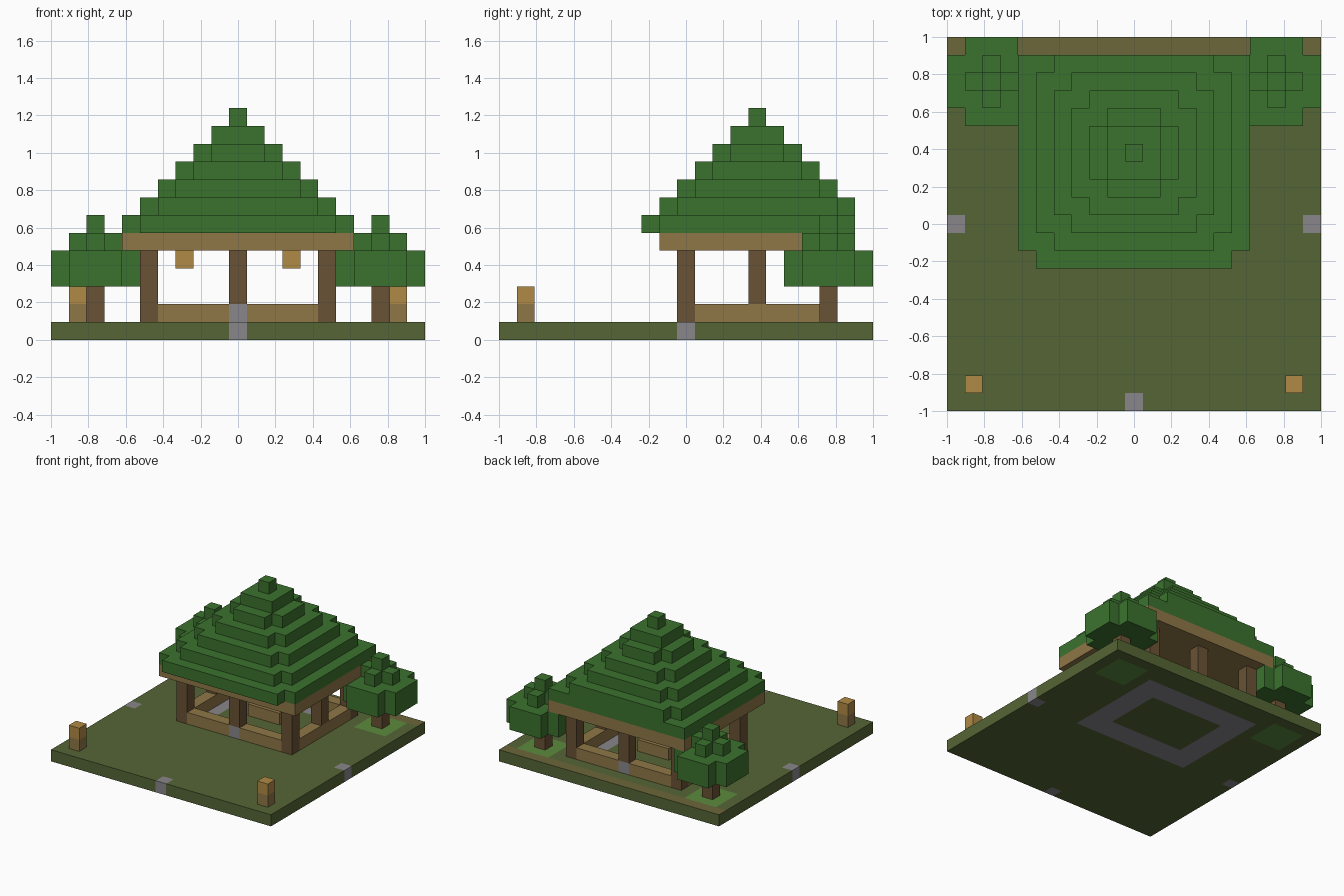
import bpy
import bmesh
from math import floor
from mathutils import Vector

if "Cube" in bpy.data.objects:
    bpy.data.objects.remove(bpy.data.objects["Cube"])

N = 21            # blocks along each side
U = 2 / N         # size of one block
MID = 10          # middle column
ROOF_Y = 14       # row of the roof peak


def material(name, hex_code):
    rgb = [int(hex_code[i:i + 2], 16) / 255 for i in (0, 2, 4)]
    lin = [c / 12.92 if c <= 0.04045 else ((c + 0.055) / 1.055) ** 2.4 for c in rgb]
    mat = bpy.data.materials.new(name)
    mat.use_nodes = True
    mat.diffuse_color = (*lin, 1)
    mat.node_tree.nodes["Principled BSDF"].inputs["Base Color"].default_value = (*lin, 1)
    return mat


GRASS = material("olive_grass", "556535")
STONE = material("grey_stone", "88868A")
FRESH = material("bright_grass", "5C8A3C")
EARTH = material("dry_earth", "6C673A")
LEAF = material("leaf_green", "3B722E")
WOOD = material("light_wood", "8F7747")
TRUNK = material("dark_wood", "6A5235")
GOLD = material("lantern_gold", "B08A45")


def finish(bm, name, *mats):
    for v in bm.verts:
        v.co = Vector((v.co.x * U - 1, v.co.y * U - 1, v.co.z * U))
    bmesh.ops.recalc_face_normals(bm, faces=bm.faces)
    mesh = bpy.data.meshes.new(name)
    bm.to_mesh(mesh)
    bm.free()
    for m in mats:
        mesh.materials.append(m)
    obj = bpy.data.objects.new(name, mesh)
    bpy.context.collection.objects.link(obj)
    return obj


def slab(name, mat, outline, z0, z1):
    """Extrude an outline, given in block units, from z0 to z1."""
    bm = bmesh.new()
    face = bm.faces.new([bm.verts.new((x, y, z0)) for x, y in outline])
    up = bmesh.ops.extrude_face_region(bm, geom=[face])["geom"]
    for v in up:
        if isinstance(v, bmesh.types.BMVert):
            v.co.z = z1
    if not face.is_valid or len(bm.faces) < len(outline) + 2:
        bm.faces.new([v for v in bm.verts if v.co.z == z0][:len(outline)])
    return finish(bm, name, mat)


def box(name, mat, x0, x1, y0, y1, z0, z1):
    return slab(name, mat, [(x0, y0), (x1, y0), (x1, y1), (x0, y1)], z0, z1)


def block(name, mat, x, y, z0, z1):
    return box(name, mat, x, x + 1, y, y + 1, z0, z1)


def notched(cx, cy, half, cut=1):
    """Square outline around a block with its corners stepped in."""
    a, b, c, d = cx - half, cx + half + 1, cy - half, cy + half + 1
    return [(a + cut, c), (b - cut, c), (b - cut, c + cut), (b, c + cut),
            (b, d - cut), (b - cut, d - cut), (b - cut, d), (a + cut, d),
            (a + cut, d - cut), (a, d - cut), (a, c + cut), (a + cut, c + cut)]


# Ground plate: coloured by block position
bm = bmesh.new()
bmesh.ops.create_cube(bm, size=1)
for v in bm.verts:
    v.co = Vector(((v.co.x + 0.5) * N, (v.co.y + 0.5) * N, v.co.z + 0.5))
for axis in (Vector((1, 0, 0)), Vector((0, 1, 0))):
    for i in range(1, N):
        geom = bm.verts[:] + bm.edges[:] + bm.faces[:]
        bmesh.ops.bisect_plane(bm, geom=geom, plane_co=axis * i, plane_no=axis)
bm.normal_update()
for f in bm.faces:
    inside = f.calc_center_median() - f.normal * 0.5
    x, y = abs(floor(inside.x) - MID), floor(inside.y)
    ring = x <= 5 and abs(y - ROOF_Y) <= 4 and not (x <= 3 and abs(y - ROOF_Y) <= 2)
    edge_stone = (x == 0 and y == 0) or (x == MID and y == MID)
    if ring or edge_stone:
        f.material_index = 1
    elif abs(x - 8) <= 1 and abs(y - 18) <= 1:
        f.material_index = 2
    elif y == N - 1 and f.normal.z > 0.5:
        f.material_index = 3
finish(bm, "ground", GRASS, STONE, FRESH, EARTH)

# Pavilion posts, entrance stones and low walls
for y, where in ((10, "front"), (18, "back")):
    block(where + "_entrance_stone", STONE, MID, y, 1, 2)
    block(where + "_middle_post", TRUNK, MID, y, 2, 5)
    for x, side in ((5, "right"), (15, "left")):
        block(f"{where}_{side}_post", TRUNK, x, y, 1, 5)
        start = 6 if x < MID else 11
        box(f"{where}_{side}_low_wall", WOOD, start, start + 4, y, y + 1, 1, 2)
for x, side in ((5, "right"), (15, "left")):
    box(side + "_low_wall", WOOD, x, x + 1, 11, 18, 1, 2)
    block(side + "_middle_post", TRUNK, x, ROOF_Y, 2, 5)

# Table and hanging lanterns
box("table", WOOD, 9, 12, ROOF_Y, ROOF_Y + 1, 1, 2)
for x, side in ((7, "right"), (13, "left")):
    block(side + "_hanging_lantern", GOLD, x, ROOF_Y, 4, 5)

# Ceiling deck and stepped roof
box("ceiling_beam", WOOD, 4, 17, 9, 20, 5, 6)
slab("roof_eave", LEAF, [(5, 8), (16, 8), (16, 9), (17, 9), (17, 20),
                         (4, 20), (4, 9), (5, 9)], 6, 7)
for half in range(5, 1, -1):
    slab(f"roof_step_{6 - half}", LEAF, notched(MID, ROOF_Y, half), 12 - half, 13 - half)
box("roof_top_step", LEAF, 9, 12, 13, 16, 11, 12)
block("roof_peak", LEAF, MID, ROOF_Y, 12, 13)

# Trees and lantern posts on both sides
for tree_x, lamp_x, side in ((2, 1, "right"), (18, 19, "left")):
    block(side + "_tree_trunk", TRUNK, tree_x, 18, 1, 3)
    slab(side + "_tree_canopy", LEAF, notched(tree_x, 18, 2), 3, 5)
    slab(side + "_tree_crown", LEAF, notched(tree_x, 18, 1), 5, 6)
    block(side + "_tree_tip", LEAF, tree_x, 18, 6, 7)
    block(side + "_lantern_post", WOOD, lamp_x, 1, 1, 2)
    block(side + "_lantern", GOLD, lamp_x, 1, 2, 3)
